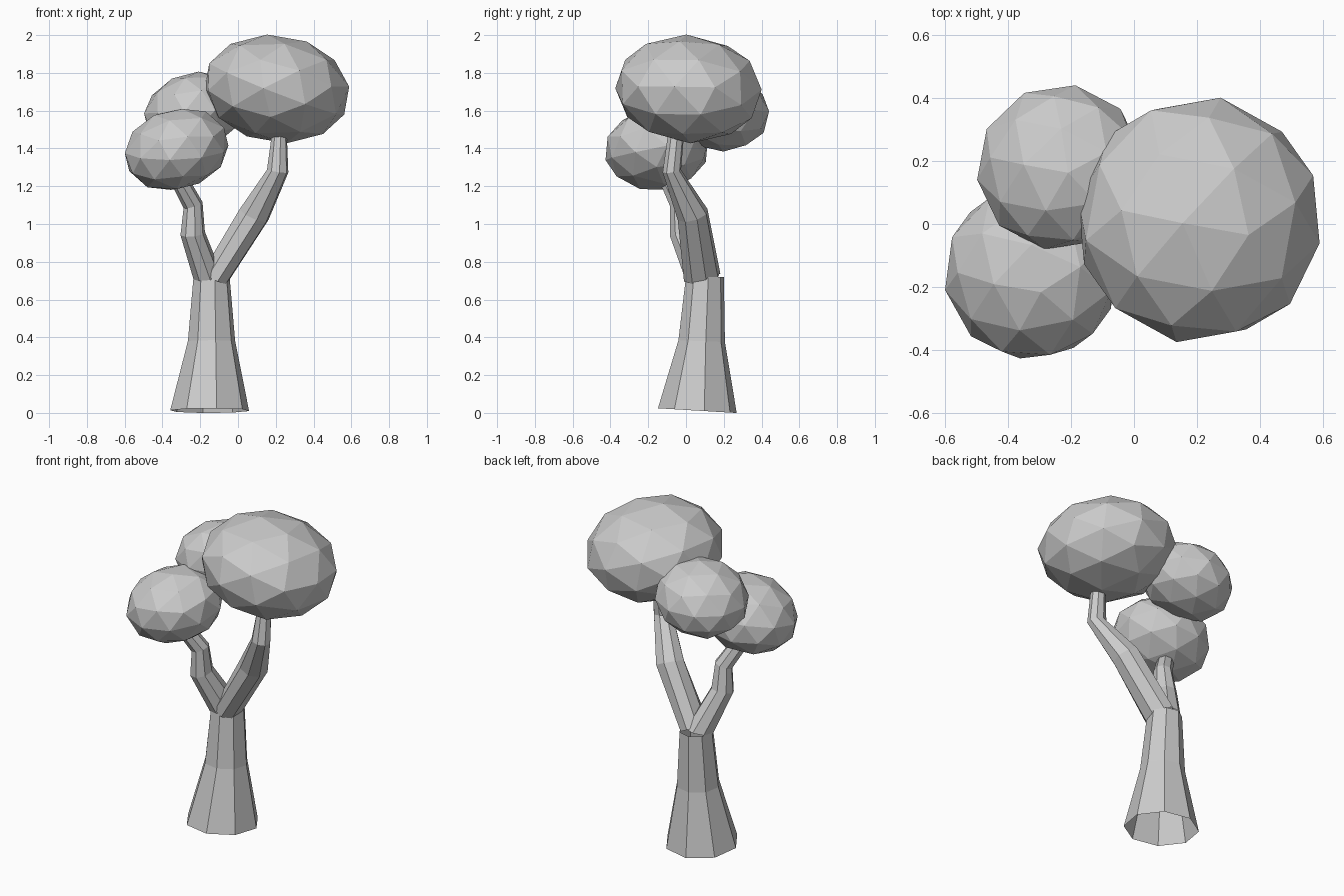
import bpy, bmesh
from math import sin, cos, radians
from mathutils import Vector, Euler

cube = bpy.data.objects.get("Cube")
if cube:
    bpy.data.objects.remove(cube, do_unlink=True)

grey = bpy.data.materials.new("plain grey")
grey.use_nodes = True
grey.diffuse_color = (0.6, 0.6, 0.6, 1)
grey.node_tree.nodes["Principled BSDF"].inputs["Base Color"].default_value = (0.6, 0.6, 0.6, 1)


def finish(name, bm):
    mesh = bpy.data.meshes.new(name)
    bm.to_mesh(mesh)
    bm.free()
    mesh.materials.append(grey)
    obj = bpy.data.objects.new(name, mesh)
    bpy.context.collection.objects.link(obj)
    return obj


def limb(name, stations, sides=8):
    """Open faceted tube; each station is centre, x radius, y radius, axis."""
    bm = bmesh.new()
    rings = []
    for centre, rx, ry, axis in stations:
        t = Vector(axis).normalized()
        u = (Vector((1, 0, 0)) - t * t.x).normalized()
        v = t.cross(u)
        ring = []
        for i in range(sides):
            a = radians(10) + radians(360) * i / sides
            ring.append(bm.verts.new(Vector(centre) + u * rx * cos(a) + v * ry * sin(a)))
        rings.append(ring)
    for low, high in zip(rings, rings[1:]):
        for i in range(sides):
            j = (i + 1) % sides
            bm.faces.new((low[i], low[j], high[j], high[i]))
    return finish(name, bm)


def foliage(name, centre, radii, tilt):
    """Faceted, flattened and tilted clump of leaves."""
    bm = bmesh.new()
    bmesh.ops.create_icosphere(bm, subdivisions=2, radius=1)
    turn = Euler([radians(a) for a in tilt])
    spin = Euler((0.3, 0.2, 0.5))
    for vert in bm.verts:
        p = vert.co.copy()
        p.rotate(spin)
        p = Vector(a * b for a, b in zip(p, radii))
        p.rotate(turn)
        vert.co = p + Vector(centre)
    return finish(name, bm)


# Flared trunk, hollow at the foot
limb("trunk", [
    ((-0.15, 0.06, 0.012), 0.212, 0.212, (0, 0.06, 1)),
    ((-0.14, 0.083, 0.38), 0.127, 0.125, (0, 0.04, 1)),
    ((-0.14, 0.10, 0.72), 0.097, 0.102, (0, 0, 1)),
])

# Forked branches
limb("left_branch", [
    ((-0.12, 0.085, 0.72), 0.075, 0.10, (0.5, -0.2, 1)),
    ((0.085, 0.035, 1.05), 0.085, 0.085, (0.45, -0.3, 1)),
    ((0.21, -0.075, 1.28), 0.058, 0.05, (0.15, -0.1, 1)),
    ((0.22, -0.05, 1.50), 0.038, 0.042, (0, 0.15, 1)),
])
limb("right_branch", [
    ((-0.16, 0.09, 0.72), 0.077, 0.095, (-0.15, -0.2, 1)),
    ((-0.24, -0.015, 0.95), 0.066, 0.072, (-0.1, -0.25, 1)),
    ((-0.238, -0.03, 1.10), 0.053, 0.055, (-0.3, -0.2, 1)),
    ((-0.33, -0.11, 1.27), 0.046, 0.046, (-0.5, -0.4, 1)),
])

# Three leaf clumps
foliage("large_foliage", (0.205, 0.013, 1.715), (0.395, 0.395, 0.285), (-4, 8, 0))
foliage("front_foliage", (-0.325, -0.155, 1.395), (0.285, 0.28, 0.215), (4, -16, 0))
foliage("back_foliage", (-0.235, 0.18, 1.595), (0.27, 0.265, 0.205), (-8, -16, 0))
